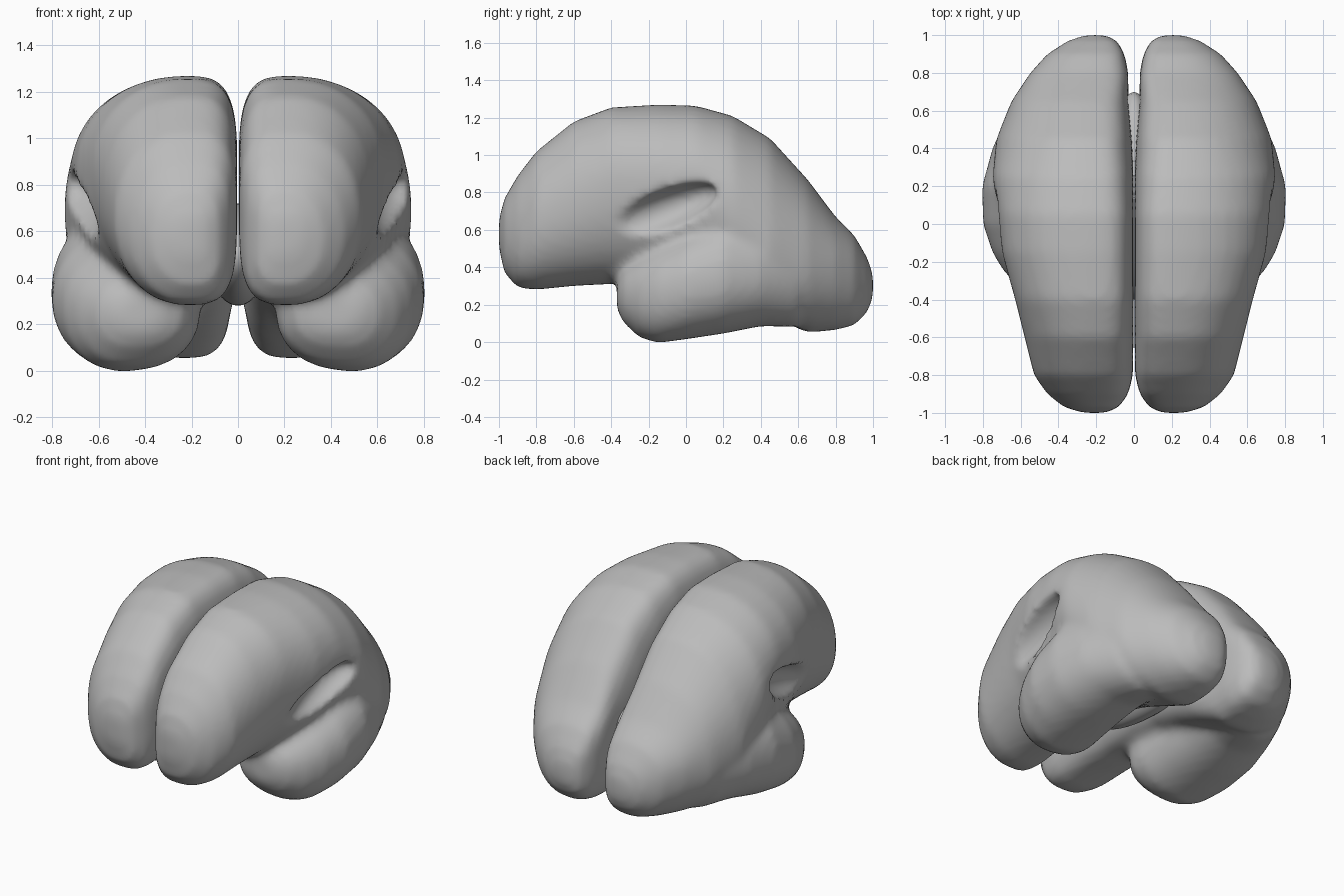
import bpy, bmesh, math
from mathutils import Euler

default = bpy.data.objects.get("Cube")
if default:
    bpy.data.objects.remove(default, do_unlink=True)


def make_material(name, value):
    mat = bpy.data.materials.new(name)
    mat.use_nodes = True
    colour = (value, value, value, 1)
    mat.diffuse_color = colour
    mat.node_tree.nodes["Principled BSDF"].inputs["Base Color"].default_value = colour
    return mat


def make_object(name, bm, mat=None):
    bmesh.ops.recalc_face_normals(bm, faces=bm.faces)
    for face in bm.faces:
        face.smooth = True
    mesh = bpy.data.meshes.new(name)
    bm.to_mesh(mesh)
    bm.free()
    obj = bpy.data.objects.new(name, mesh)
    bpy.context.collection.objects.link(obj)
    if mat:
        mesh.materials.append(mat)
    return obj


def quarter(value, power):
    return math.copysign(abs(value) ** (2 / power), value)


def section(bm, row, inner_power, sides=40):
    """Lopsided rounded ring: inner, centre, outer x and low, centre, high z."""
    y, x_in, x_mid, x_out, z_low, z_mid, z_high = row
    ring = []
    for i in range(sides):
        a = math.tau * (i + 0.5) / sides
        c, s = math.cos(a), math.sin(a)
        power = 2.15 if c > 0 else inner_power
        rx = x_out - x_mid if c > 0 else x_mid - x_in
        rz = z_high - z_mid if s > 0 else z_mid - z_low
        ring.append(bm.verts.new((x_mid + rx * quarter(c, power), y,
                                  z_mid + rz * quarter(s, power))))
    return ring


def loft(bm, rows, inner_power):
    rings = [section(bm, row, inner_power) for row in rows]
    for a, b in zip(rings, rings[1:]):
        for i in range(len(a)):
            j = (i + 1) % len(a)
            bm.faces.new((a[i], a[j], b[j], b[i]))
    bm.faces.new(rings[0])
    bm.faces.new(rings[-1])


def ellipsoid(name, centre, radii, tilt=(0, 0, 0), mat=None):
    bm = bmesh.new()
    bmesh.ops.create_uvsphere(bm, u_segments=32, v_segments=20, radius=1)
    obj = make_object(name, bm, mat)
    obj.location, obj.scale = centre, radii
    obj.rotation_euler = Euler(tilt)
    return obj


grey = make_material("plain grey", 0.5)

# Main lobe, from the front pole over the crown to the back pole
MAIN = [
    (-1.0, .15, .21, .27, .5, .58, .66),
    (-.97, .08, .21, .37, .37, .57, .77),
    (-.9, .03, .21, .46, .29, .58, .89),
    (-.8, .005, .22, .53, .28, .65, 1.02),
    (-.6, .003, .22, .58, .3, .75, 1.18),
    (-.4, .003, .22, .63, .31, .85, 1.255),
    (-.15, .003, .22, .7, .3, .85, 1.27),
    (.05, .003, .22, .72, .28, .85, 1.265),
    (.25, .003, .23, .75, .22, .7, 1.21),
    (.45, .01, .24, .73, .14, .5, 1.09),
    (.65, .03, .24, .65, .05, .42, .87),
    (.8, .03, .22, .55, .065, .4, .67),
    (.9, .05, .22, .46, .09, .36, .57),
    (.97, .09, .21, .35, .16, .31, .45),
    (1.0, .15, .2, .26, .24, .3, .36),
]
# Side lobe, running back along the lower flank
SIDE = [
    (-.37, .33, .42, .52, .17, .25, .33),
    (-.33, .24, .45, .61, .1, .25, .39),
    (-.25, .18, .48, .69, .025, .25, .45),
    (-.15, .16, .5, .75, -.005, .27, .51),
    (0, .17, .5, .8, .015, .3, .59),
    (.2, .18, .48, .805, .045, .34, .69),
    (.4, .18, .45, .75, .085, .36, .68),
    (.6, .15, .4, .66, .08, .38, .6),
]
bm = bmesh.new()
loft(bm, MAIN, 3.4)
loft(bm, SIDE, 2.3)
halves = make_object("cerebral_hemispheres", bm, grey)

# Sunken fold between the two lobes
scoop = ellipsoid("side_fold_cutter", (.75, -.22, .66), (.17, .42, .12), (.38, 0, .12))
scoop.hide_render = True
scoop.hide_viewport = True
scoop.display_type = 'WIRE'

mod = halves.modifiers.new("fuse lobes", 'REMESH')
mod.mode, mod.voxel_size, mod.use_smooth_shade = 'VOXEL', 0.022, True
mod = halves.modifiers.new("side fold", 'BOOLEAN')
mod.operation, mod.object, mod.solver = 'DIFFERENCE', scoop, 'EXACT'
mod = halves.modifiers.new("even surface", 'REMESH')
mod.mode, mod.voxel_size, mod.use_smooth_shade = 'VOXEL', 0.022, True
mod = halves.modifiers.new("soften", 'SMOOTH')
mod.factor, mod.iterations = 0.5, 8
mod = halves.modifiers.new("other half", 'MIRROR')
mod.use_mirror_merge = False

# Bridge joining the halves inside the cleft
ellipsoid("central_bridge", (0, .15, .5), (.13, .55, .22), mat=grey)
